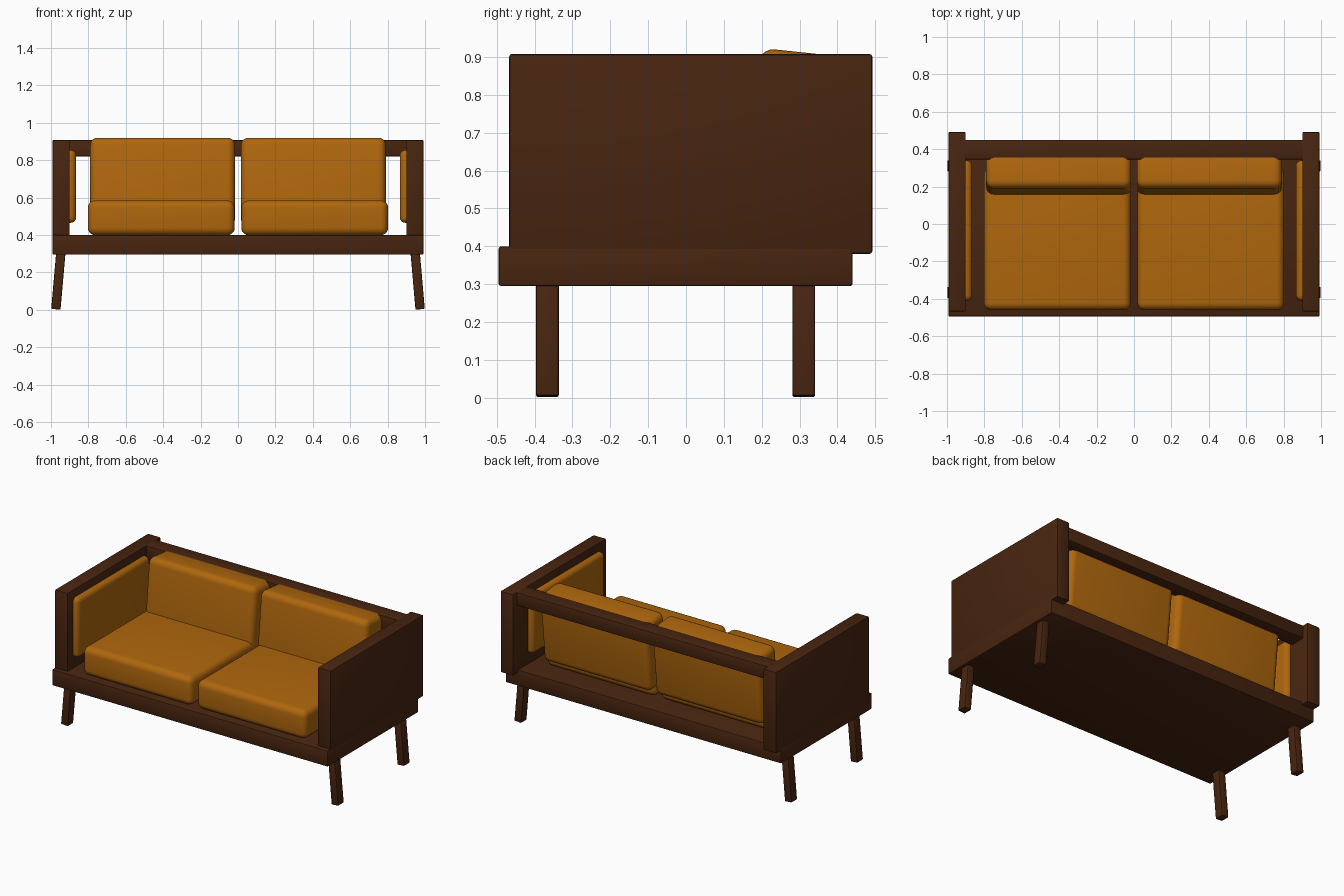
import bpy
import math

cube = bpy.data.objects.get("Cube")
if cube:
    bpy.data.objects.remove(cube, do_unlink=True)


def make_material(name, colour):
    mat = bpy.data.materials.new(name)
    mat.use_nodes = True
    mat.diffuse_color = colour
    mat.node_tree.nodes["Principled BSDF"].inputs["Base Color"].default_value = colour
    return mat


wood = make_material("dark brown wood", (0.065, 0.018, 0.005, 1))
fabric = make_material("amber fabric", (0.43, 0.135, 0.004, 1))


def rounded_box(name, centre, size, mat, radius, segments, rotation=(0, 0, 0)):
    bpy.ops.mesh.primitive_cube_add(size=1, location=centre, rotation=rotation)
    obj = bpy.context.object
    obj.name = name
    obj.scale = size
    bpy.ops.object.transform_apply(location=False, rotation=False, scale=True)
    obj.data.materials.append(mat)
    bevel = obj.modifiers.new("Rounded edges", 'BEVEL')
    bevel.width = radius
    bevel.segments = segments
    bpy.ops.object.modifier_apply(modifier=bevel.name)
    bpy.ops.object.shade_smooth_by_angle(angle=math.radians(35))
    return obj


def board(name, low, high):
    centre = [(a + b) / 2 for a, b in zip(low, high)]
    size = [b - a for a, b in zip(low, high)]
    return rounded_box(name, centre, size, wood, 0.007, 2)


# Wooden frame
board("base", (-0.992, -0.495, 0.295), (0.992, 0.44, 0.4))
board("back_rail", (-0.92, 0.345, 0.82), (0.92, 0.45, 0.907))

for side, label in ((1, "left"), (-1, "right")):
    # Arm panel, overhanging the base at the back
    inner, outer = sorted((side * 0.9, side * 0.992))
    board(label + "_arm", (inner, -0.467, 0.38), (outer, 0.492, 0.908))

    # Splayed legs
    for y, end in ((-0.366, "front"), (0.311, "back")):
        rounded_box(f"{label}_{end}_leg", (side * 0.96, y, 0.16), (0.05, 0.06, 0.315),
                    wood, 0.006, 2, (0, side * math.radians(-5), 0))

    # Cushions
    rounded_box(label + "_seat_cushion", (side * 0.41, -0.08, 0.492),
                (0.785, 0.76, 0.186), fabric, 0.04, 5)
    rounded_box(label + "_back_cushion", (side * 0.403, 0.27, 0.685),
                (0.775, 0.2, 0.46), fabric, 0.04, 5, (math.radians(-6), 0, 0))
    rounded_box(label + "_arm_cushion", (side * 0.905, -0.035, 0.66),
                (0.08, 0.75, 0.39), fabric, 0.03, 4)
